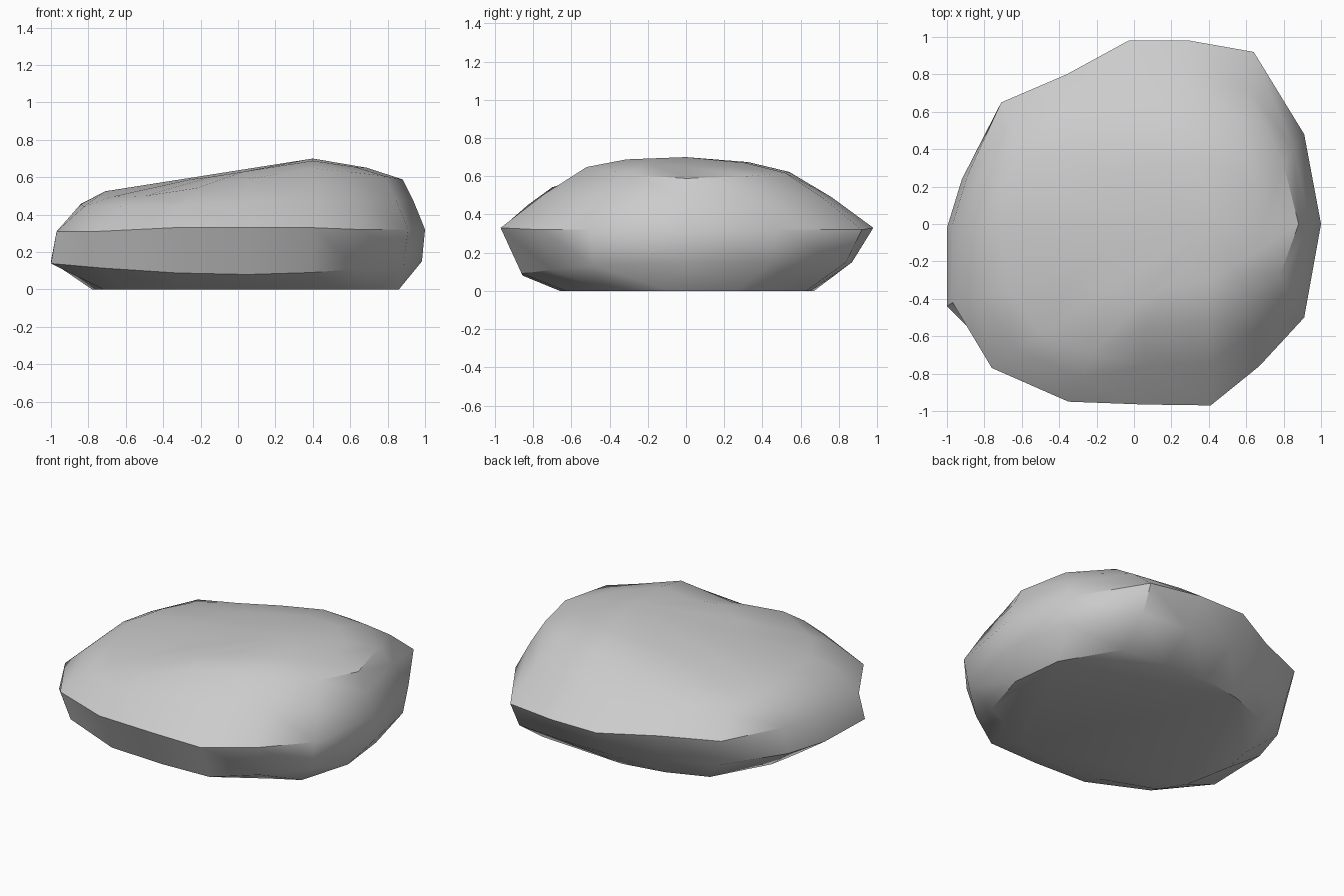
import bpy, bmesh, math
from mathutils import Vector

if "Cube" in bpy.data.objects:
    bpy.data.objects.remove(bpy.data.objects["Cube"])

# widest outline (x, y, z), counted clockwise from the back
rim = [Vector(p) for p in [
    (-.03, .98, .33), (.30, .98, .33), (.64, .92, .32), (.91, .48, .32),
    (1, 0, .32), (.91, -.50, .32), (.67, -.76, .32), (.41, -.97, .33),
    (.05, -.965, .33), (-.35, -.95, .33), (-.76, -.77, .31), (-.97, -.42, .31),
    (-.97, 0, .31), (-.89, .26, .32), (-.71, .65, .33), (-.36, .80, .33)]]
# footprint on the ground
foot = [Vector((x, y, 0)) for x, y in [
    (0, .67), (.30, .65), (.61, .63), (.82, .27), (.86, -.08), (.76, -.42),
    (.58, -.52), (.36, -.63), (.05, -.66), (-.28, -.65), (-.62, -.52),
    (-.72, -.36), (-.78, -.05), (-.74, .16), (-.54, .52), (-.28, .62)]]
# edge of the sloping top
crown_xy = [
    (-.05, .52), (.25, .54), (.58, .52), (.80, .32), (.88, 0), (.78, -.28),
    (.60, -.38), (.40, -.52), (.05, -.55), (-.22, -.70), (-.50, -.58),
    (-.68, -.35), (-.71, 0), (-.69, .20), (-.60, .38), (-.33, .47)]


def top_height(x):
    return .637 + .158 * x if x < .4 else .70 - .17 * (x - .4)


crown = [Vector((x, y, top_height(x) - .06 * min(1, abs(y) / .6)
                 - (.03 if x > .82 else 0))) for x, y in crown_xy]

# lower bulge: fuller on the left and right, undercut at front and back
lower = []
for f, r in zip(foot, rim):
    side = abs(r.x) ** 2 / (r.x ** 2 + r.y ** 2)
    p = f.lerp(r, .64 + .24 * side)
    p.z = .08 + .07 * side if r.y < 0 else .15
    if r.x < -.85:
        p.x = r.x - .03
        p.y = r.y - .02
    lower.append(p)

# shoulder between outline and top
shoulder = []
for r, c in zip(rim, crown):
    p = r.lerp(c, .5)
    p.z += .015 + (.025 if r.x < -.6 else 0)
    shoulder.append(p)

# inner ring of the top around the peak
peak = Vector((.4, 0, .70))
inner = []
for c in crown:
    p = peak.lerp(c, .6)
    p.z = top_height(p.x) - .012 * min(1, abs(p.y) / .3)
    inner.append(p)

# skin the rings
bm = bmesh.new()
rings = [[bm.verts.new(p) for p in ring]
         for ring in (foot, lower, rim, shoulder, crown, inner)]
n = len(rim)
bm.faces.new(rings[0])
for a, b in zip(rings, rings[1:]):
    for i in range(n):
        j = (i + 1) % n
        bm.faces.new((a[i], a[j], b[j], b[i]))
tip = bm.verts.new(peak)
for i in range(n):
    bm.faces.new((rings[-1][i], rings[-1][(i + 1) % n], tip))
bmesh.ops.recalc_face_normals(bm, faces=bm.faces)
mesh = bpy.data.meshes.new("rock")
bm.to_mesh(mesh)
bm.free()

rock = bpy.data.objects.new("rock", mesh)
bpy.context.collection.objects.link(rock)
bpy.context.view_layer.objects.active = rock
rock.select_set(True)
bpy.ops.object.shade_smooth_by_angle(angle=math.radians(40))
